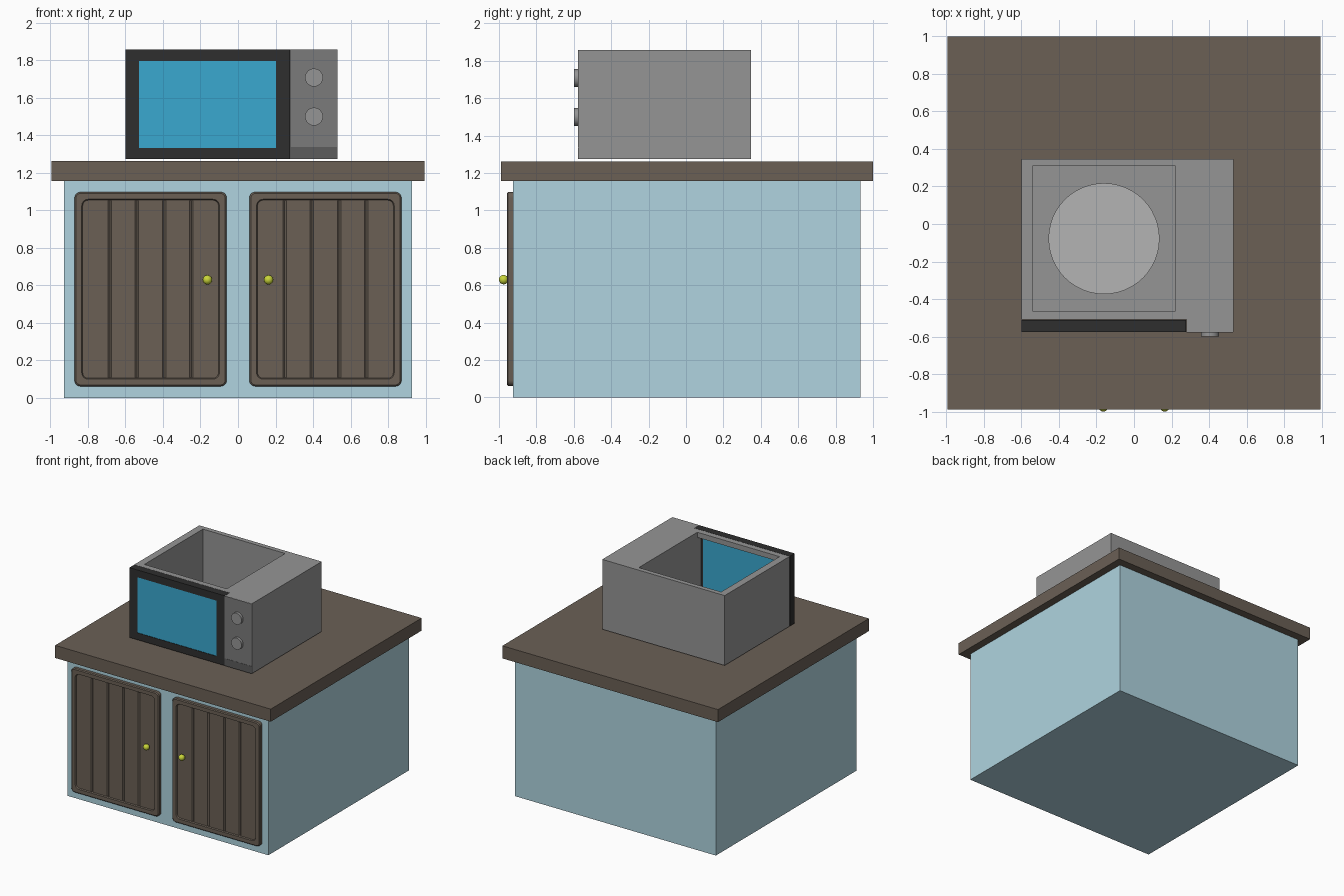
import bpy, bmesh, math
from mathutils import Vector, Matrix

if "Cube" in bpy.data.objects:
    bpy.data.objects.remove(bpy.data.objects["Cube"])


def material(name, rgb):
    m = bpy.data.materials.new(name)
    m.diffuse_color = tuple((c / 255) ** 2.2 for c in rgb) + (1,)
    m.use_nodes = True
    m.node_tree.nodes["Principled BSDF"].inputs["Base Color"].default_value = m.diffuse_color
    return m


WOOD = material("dark_wood", (106, 96, 86))
BLUE = material("pale_blue_paint", (174, 211, 223))
BRASS = material("yellow_brass", (200, 212, 60))
BLACK = material("black_plastic", (50, 50, 50))
GLASS = material("blue_glass", (60, 167, 207))
STEEL = material("grey_steel", (148, 148, 148))
DARK = material("dark_grey_button", (92, 92, 92))
PANEL = material("control_grey", (122, 122, 122))
PLATE = material("plate_grey", (178, 178, 178))


def finish(name, bm, mat=None):
    bmesh.ops.recalc_face_normals(bm, faces=bm.faces)
    me = bpy.data.meshes.new(name)
    bm.to_mesh(me)
    bm.free()
    ob = bpy.data.objects.new(name, me)
    bpy.context.collection.objects.link(ob)
    if mat:
        me.materials.append(mat)
    return ob


def box(name, x, y, z, mat=None):
    bm = bmesh.new()
    size = Vector((x[1] - x[0], y[1] - y[0], z[1] - z[0]))
    mid = Vector((sum(x), sum(y), sum(z))) / 2
    bmesh.ops.create_cube(bm, matrix=Matrix.Translation(mid) @ Matrix.Diagonal((*size, 1)))
    return finish(name, bm, mat)


def cylinder(name, loc, r, depth, mat, axis="Z", seg=48):
    bm = bmesh.new()
    rot = Matrix.Rotation(math.pi / 2, 4, "X") if axis == "Y" else Matrix()
    bmesh.ops.create_cone(bm, cap_ends=True, segments=seg, radius1=r, radius2=r,
                          depth=depth, matrix=Matrix.Translation(loc) @ rot)
    ob = finish(name, bm, mat)
    smooth(ob)
    return ob


def smooth(ob):
    bpy.ops.object.select_all(action="DESELECT")
    ob.select_set(True)
    bpy.context.view_layer.objects.active = ob
    bpy.ops.object.shade_smooth_by_angle(angle=math.radians(35))


def cut(ob, cutters):
    for c in cutters:
        c.hide_render = True
        m = ob.modifiers.new("cut", "BOOLEAN")
        m.object, m.operation, m.solver = c, "DIFFERENCE", "EXACT"
        bpy.context.view_layer.objects.active = ob
        bpy.ops.object.modifier_apply(modifier=m.name)
        bpy.data.objects.remove(c)


def groove_cutter(x, z, y, w, d):
    # V-shaped prism whose point reaches depth d behind y
    bm = bmesh.new()
    pts = [(x - w, y - 0.004), (x + w, y - 0.004), (x, y + d)]
    f = bm.faces.new([bm.verts.new((px, py, z[0])) for px, py in pts])
    r = bmesh.ops.extrude_face_region(bm, geom=[f])
    bmesh.ops.translate(bm, vec=(0, 0, z[1] - z[0]),
                        verts=[v for v in r["geom"] if isinstance(v, bmesh.types.BMVert)])
    return finish("groove_cutter", bm)


def rounded_rect(cx, cz, w, h, r, seg=5):
    pts = []
    for i, (sx, sz) in enumerate([(1, 1), (-1, 1), (-1, -1), (1, -1)]):
        for k in range(seg + 1):
            a = math.pi / 2 * (i + k / seg)
            pts.append((cx + sx * (w / 2 - r) + r * math.cos(a),
                        cz + sz * (h / 2 - r) + r * math.sin(a)))
    return pts


def door(name, cx):
    # nested rounded outlines: (inset, y, corner radius)
    rings = [(0, -0.925, 0.03), (0, -0.951, 0.03), (0.007, -0.958, 0.026),
             (0.038, -0.958, 0.034), (0.043, -0.948, 0.03)]
    bm = bmesh.new()
    loops = [[bm.verts.new((x, y, z)) for x, z in
              rounded_rect(cx, 0.58, 0.81 - 2 * i, 1.035 - 2 * i, r)] for i, y, r in rings]
    for a, b in zip(loops, loops[1:]):
        n = len(a)
        for i in range(n):
            bm.faces.new((a[i], a[(i + 1) % n], b[(i + 1) % n], b[i]))
    bm.faces.new(loops[0])
    bm.faces.new(loops[-1])
    ob = finish(name, bm, WOOD)
    cut(ob, [groove_cutter(cx + dx, (0.108, 1.052), -0.948, 0.014, 0.008)
             for dx in (-0.2175, -0.0725, 0.0725, 0.2175)])
    smooth(ob)


# cabinet
box("cabinet", (-0.928, 0.928), (-0.925, 0.932), (0, 1.16), BLUE)
box("countertop", (-0.995, 0.995), (-0.99, 1.0), (1.157, 1.262), WOOD)
for side, s in (("left", -1), ("right", 1)):
    door(side + "_door", s * 0.466)
    bm = bmesh.new()
    bmesh.ops.create_uvsphere(bm, u_segments=24, v_segments=16, radius=0.025,
                              matrix=Matrix.Translation((s * 0.163, -0.975, 0.63)))
    smooth(finish(side + "_door_knob", bm, BRASS))

# microwave shell: open-topped cavity, window opening, recess for its door
Y0, Y1, Z0, Z1 = -0.575, 0.347, 1.275, 1.858
shell = box("microwave_body", (-0.6, 0.53), (Y0, Y1), (Z0, Z1), STEEL)
cut(shell, [
    box("door_recess", (-0.7, 0.28), (-0.7, -0.51), (1.2, 2)),
    box("cavity_cut", (-0.54, 0.22), (-0.463, 0.308), (1.32, 2)),
    box("window_cut", (-0.54, 0.22), (-0.6, -0.4), (1.32, 1.815)),
])

# microwave door and glass
frame = box("microwave_door_frame", (-0.6, 0.278), (Y0, -0.512), (Z0, Z1), BLACK)
cut(frame, [box("glass_cut", (-0.527, 0.203), (-0.7, -0.4), (1.333, 1.797))])
box("microwave_glass", (-0.53, 0.206), (-0.571, -0.516), (1.33, 1.80), GLASS)

# controls and turntable
box("control_panel", (0.281, 0.528), (Y0 - 0.003, Y0 + 0.01), (1.338, 1.857), PANEL)
box("door_button", (0.281, 0.528), (Y0 - 0.003, Y0 + 0.01), (1.276, 1.337), DARK)
for name, z in (("upper_dial", 1.708), ("lower_dial", 1.5)):
    cylinder(name, (0.405, -0.585, z), 0.048, 0.03, STEEL, axis="Y", seg=32)
cylinder("turntable", (-0.16, -0.078, 1.333), 0.296, 0.022, PLATE)
